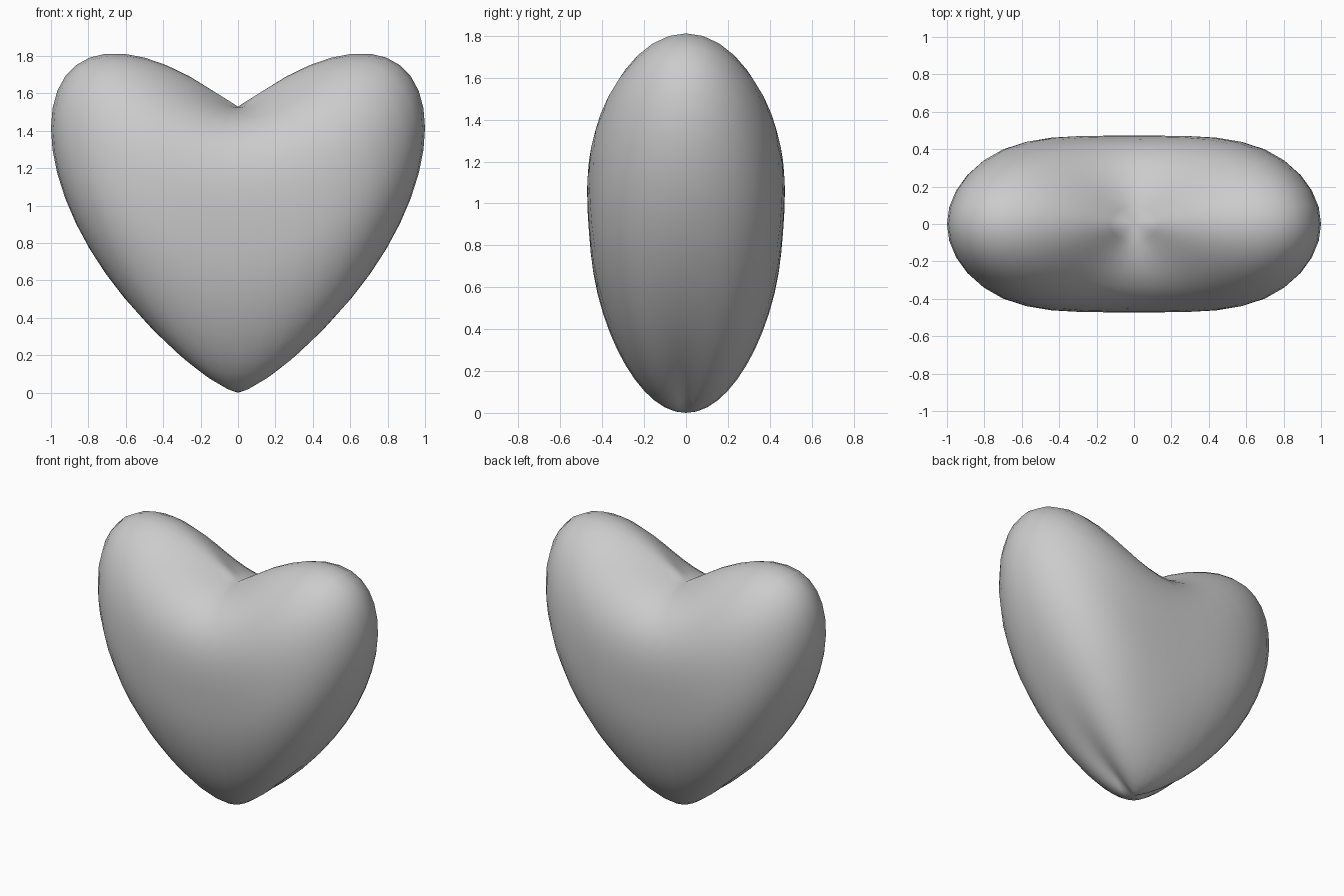
import bpy, bmesh, math

if "Cube" in bpy.data.objects:
    bpy.data.objects.remove(bpy.data.objects["Cube"])

# Heart: a UV sphere with the sides lifted into lobes, flattened and tapered front to back
bm = bmesh.new()
bmesh.ops.create_uvsphere(bm, u_segments=40, v_segments=24, radius=1)
for v in bm.verts:
    x, s, c = v.co
    up = max(0.0, c)
    # lift fades towards the belly, so only the cleft and the tip are pointed
    lift = x * x / math.sqrt(x * x + s * s + (0.06 * up) ** 2 + 1e-9)
    z = 0.765 * (1 + c) + (0.65 + 0.095 * c) * lift
    # half depth: fuller at the top and out in the lobes
    depth = (0.455 + 0.07 * c + 0.2 * up ** 2) * (1 + 0.6 * x ** 2 - 0.33 * x ** 4)
    v.co = (x, s * depth, z)
for f in bm.faces:
    f.smooth = True

mesh = bpy.data.meshes.new("heart")
bm.to_mesh(mesh)
bm.free()
heart = bpy.data.objects.new("heart", mesh)
bpy.context.collection.objects.link(heart)
